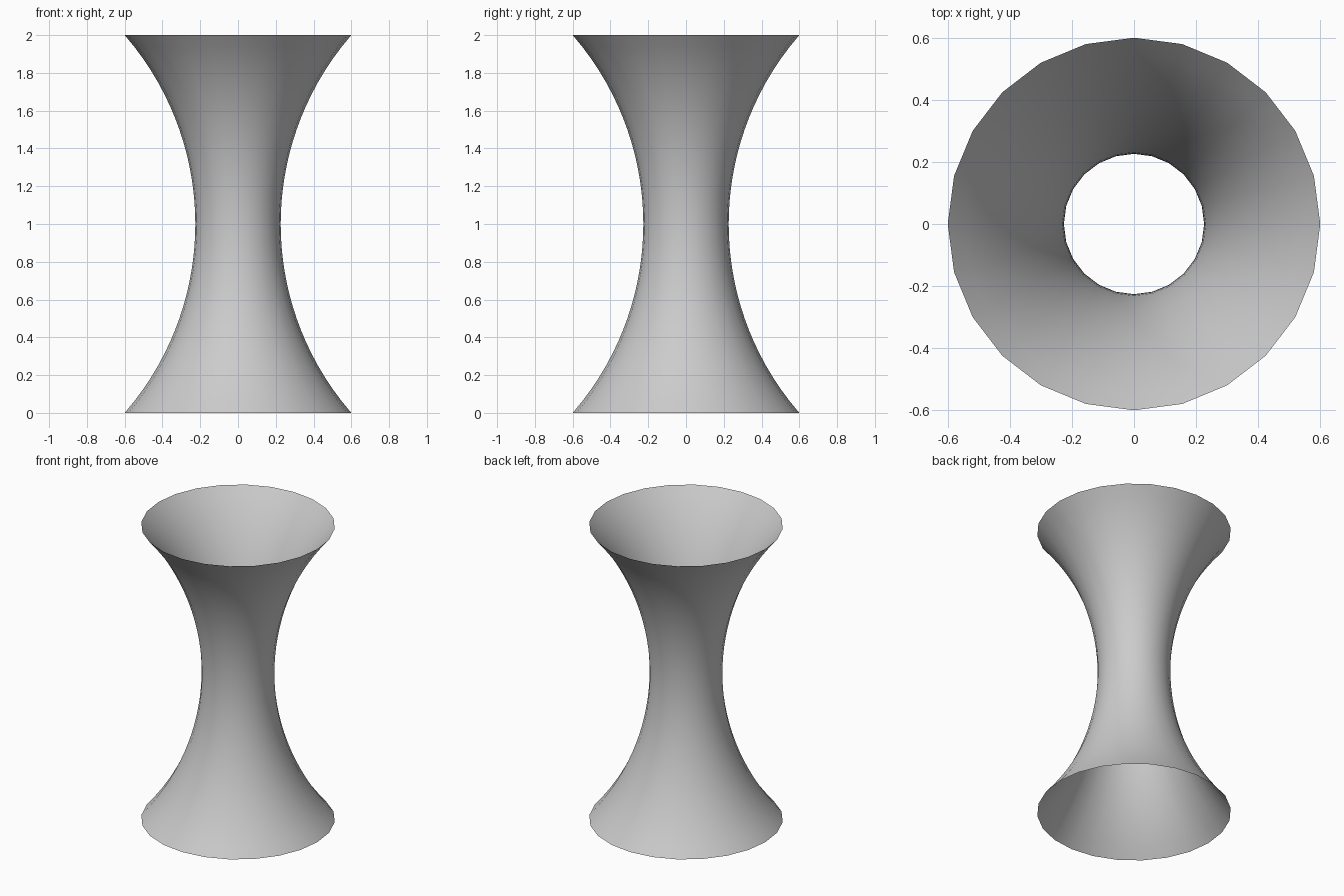
import bpy, bmesh
from math import sin, cos, pi, sqrt

if "Cube" in bpy.data.objects:
    bpy.data.objects.remove(bpy.data.objects["Cube"])

SIDES, RINGS = 24, 32
RIM, WAIST, HEIGHT = 0.60, 0.226, 2.0

# Circular-arc profile, wide at both rims and narrow at the waist
half, sag = HEIGHT / 2, RIM - WAIST
arc_r = (half ** 2 + sag ** 2) / (2 * sag)

def radius(z):
    return WAIST + arc_r - sqrt(arc_r ** 2 - (z - half) ** 2)

# Open waisted tube, spun around z
bm = bmesh.new()
rings = []
for i in range(RINGS + 1):
    z = HEIGHT * i / RINGS
    r = radius(z)
    rings.append([bm.verts.new((r * cos(2 * pi * k / SIDES), r * sin(2 * pi * k / SIDES), z))
                  for k in range(SIDES)])
for low, high in zip(rings, rings[1:]):
    for k in range(SIDES):
        n = (k + 1) % SIDES
        bm.faces.new((low[k], low[n], high[n], high[k])).smooth = True

mesh = bpy.data.meshes.new("waisted_tube")
bm.to_mesh(mesh)
bm.free()
tube = bpy.data.objects.new("waisted_tube", mesh)
bpy.context.collection.objects.link(tube)
